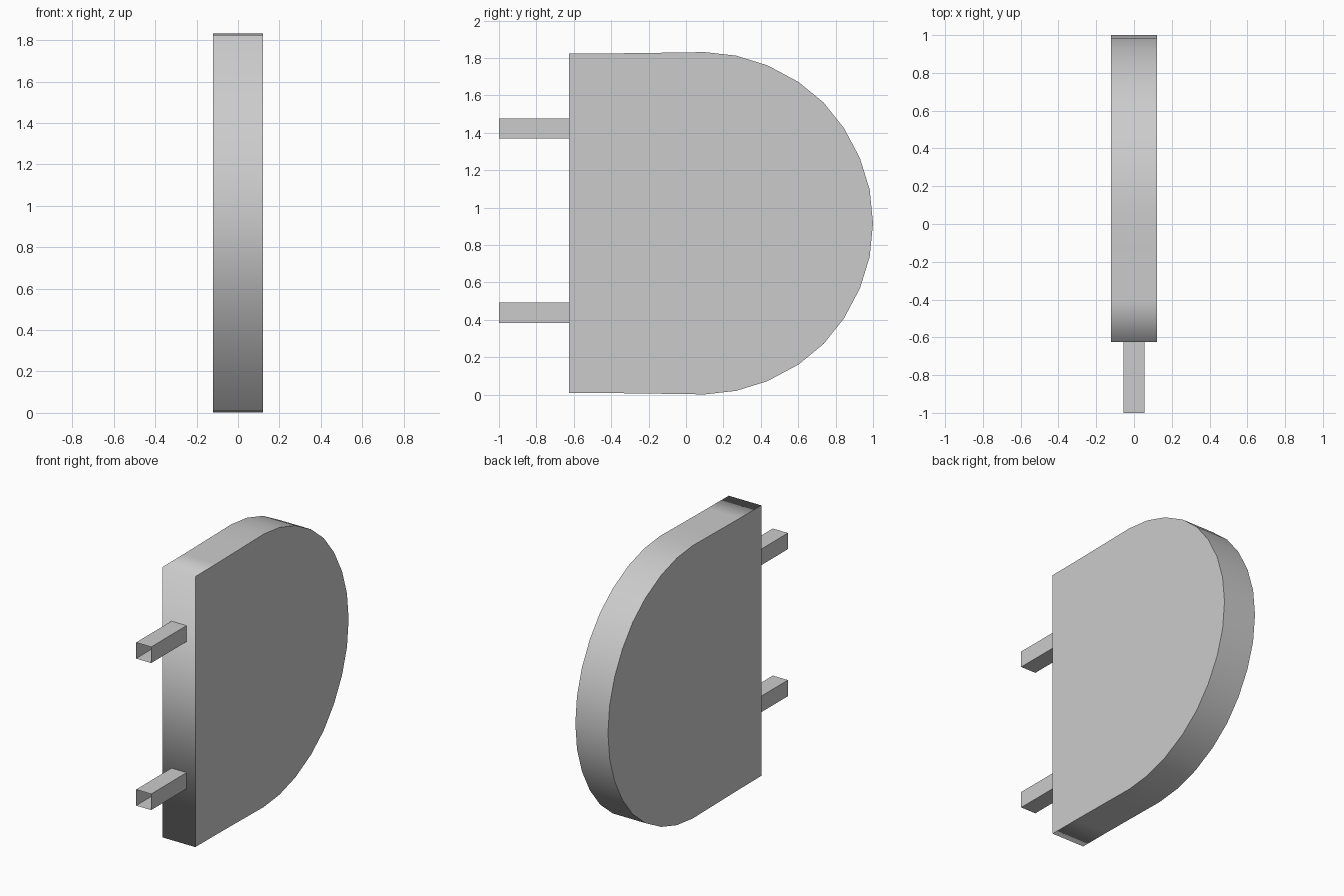
import bpy, bmesh

if "Cube" in bpy.data.objects:
    bpy.data.objects.remove(bpy.data.objects["Cube"])

MID_Z = 0.916
HALF_W = 0.121


def finish(bm, name):
    bmesh.ops.recalc_face_normals(bm, faces=bm.faces)
    me = bpy.data.meshes.new(name)
    bm.to_mesh(me)
    bm.free()
    ob = bpy.data.objects.new(name, me)
    bpy.context.collection.objects.link(ob)
    return ob


# D-shaped panel: upper half outline (y, height above middle), mirrored downward
upper = [(-0.625, 0.907), (-0.40, 0.908), (-0.10, 0.912), (0.10, 0.915),
         (0.268, 0.896), (0.436, 0.844), (0.602, 0.755), (0.736, 0.645),
         (0.845, 0.508), (0.93, 0.348), (0.982, 0.18)]
outline = upper + [(1.0, 0.0)] + [(y, -h) for y, h in reversed(upper)]

bm = bmesh.new()
cap = bm.faces.new([bm.verts.new((-HALF_W, y, MID_Z + h)) for y, h in outline])
ext = bmesh.ops.extrude_face_region(bm, geom=[cap], use_keep_orig=True)
moved = [v for v in ext["geom"] if isinstance(v, bmesh.types.BMVert)]
bmesh.ops.translate(bm, vec=(2 * HALF_W, 0, 0), verts=moved)

# smooth rim, flat sides with sharp borders
for f in bm.faces:
    f.smooth = len(f.verts) == 4
    if not f.smooth:
        for e in f.edges:
            e.smooth = False
finish(bm, "panel")


# Two hollow square pegs, open at the front
def peg(name, z):
    bm = bmesh.new()
    w, h = 0.056, 0.054
    ring = [(-w, z - h), (w, z - h), (w, z + h), (-w, z + h)]
    front = [bm.verts.new((x, -1.0, zz)) for x, zz in ring]
    back = [bm.verts.new((x, -0.625, zz)) for x, zz in ring]
    for i in range(4):
        j = (i + 1) % 4
        bm.faces.new((front[i], front[j], back[j], back[i]))
    finish(bm, name)


peg("lower_peg", 0.437)
peg("upper_peg", 1.423)
